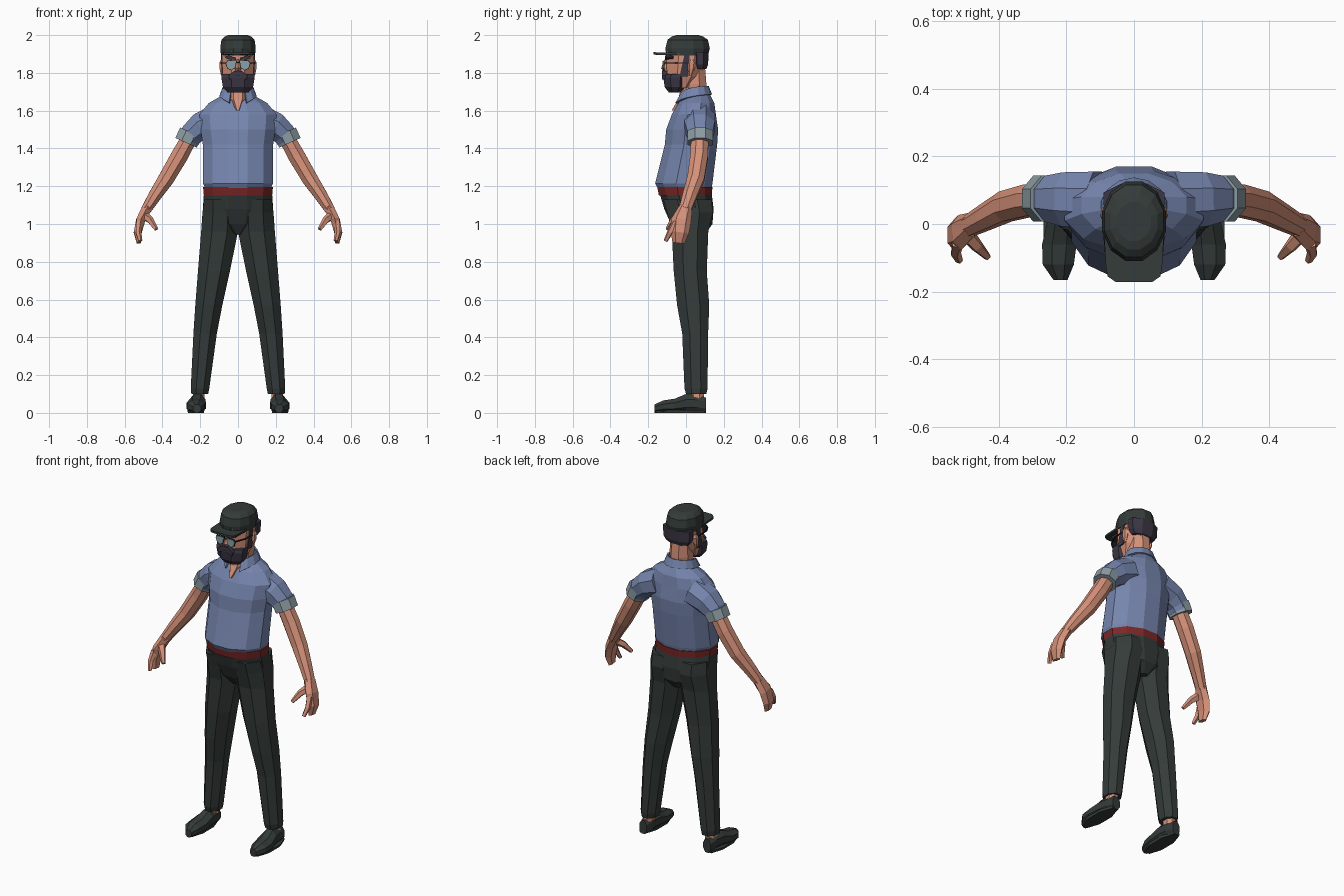
import bpy, bmesh, math
from mathutils import Vector


def material(name, r, g, b):
    m = bpy.data.materials.new(name)
    m.diffuse_color = (r, g, b, 1)
    return m


SHIRT = material("shirt blue", 0.18, 0.235, 0.42)
DARK = material("dark cloth", 0.034, 0.044, 0.041)
SKIN = material("skin", 0.66, 0.28, 0.19)
BELT = material("belt red", 0.20, 0.02, 0.02)
CUFF = material("cuff grey", 0.26, 0.33, 0.36)
HAIR = material("hair", 0.045, 0.038, 0.06)
LENS = material("lens grey blue", 0.25, 0.36, 0.40)
FRAME = material("frame black", 0.012, 0.012, 0.015)


def finish(name, bm, mat, mirror=False):
    bmesh.ops.recalc_face_normals(bm, faces=bm.faces)
    me = bpy.data.meshes.new(name)
    bm.to_mesh(me)
    bm.free()
    me.materials.append(mat)
    ob = bpy.data.objects.new(name, me)
    bpy.context.collection.objects.link(ob)
    if mirror:
        ob.modifiers.new("mirror", 'MIRROR')
    return ob


def skin_rings(name, rings, mat, mirror):
    """Bridge a list of point rings and cap both ends."""
    bm = bmesh.new()
    vs = [[bm.verts.new(p) for p in r] for r in rings]
    n = len(vs[0])
    for a, b in zip(vs, vs[1:]):
        for i in range(n):
            bm.faces.new((a[i], a[(i + 1) % n], b[(i + 1) % n], b[i]))
    bm.faces.new(vs[0])
    bm.faces.new(vs[-1])
    return finish(name, bm, mat, mirror)


def unit_ring(n):
    pts = [(math.cos((i + .5) * math.tau / n), math.sin((i + .5) * math.tau / n)) for i in range(n)]
    k = max(p[0] for p in pts)
    return [(c / k, s / k) for c, s in pts]


def loft(name, rows, mat, n=8, axis='z', mirror=False):
    """Rows are (position, a0, a1, b0, b1): extents of each cross-section."""
    rings = []
    for t, a0, a1, b0, b1 in rows:
        r = [((a0 + a1) / 2 + c * (a1 - a0) / 2, (b0 + b1) / 2 + s * (b1 - b0) / 2) for c, s in unit_ring(n)]
        rings.append([(a, b, t) if axis == 'z' else (a, t, b) for a, b in r])
    return skin_rings(name, rings, mat, mirror)


def body(name, rows, mat, n=8):
    """Symmetric loft; rows are (z, half width, front y, back y)."""
    return loft(name, [(z, -w, w, f, b) for z, w, f, b in rows], mat, n)


def tube(name, rows, mat, n=8):
    """Mirrored limb; rows are (x, y, z, radius across, radius along y)."""
    pts = [Vector(r[:3]) for r in rows]
    rings = []
    for i, r in enumerate(rows):
        t = (pts[min(i + 1, len(pts) - 1)] - pts[max(i - 1, 0)]).normalized()
        u = Vector((0, 1, 0))
        u = (u - t * u.dot(t)).normalized()
        v = t.cross(u)
        rings.append([pts[i] + v * c * r[3] + u * s * r[4] for c, s in unit_ring(n)])
    return skin_rings(name, rings, mat, True)


def plate(name, pts, y, depth, mat, mirror=True):
    """Outline in x and z, extruded along y."""
    return skin_rings(name, [[(x, y, z) for x, z in pts], [(x, y + depth, z) for x, z in pts]], mat, mirror)


# Shirt, belt and sleeves
body("shirt", [(1.185, .172, -.148, .134), (1.215, .185, -.163, .14), (1.42, .186, -.112, .165),
               (1.50, .198, -.105, .17), (1.58, .205, -.075, .158), (1.64, .155, -.04, .15),
               (1.68, .085, -.008, .13), (1.70, .07, 0, .12)], SHIRT, 12)
body("belt", [(1.152, .181, -.144, .137), (1.197, .185, -.152, .14)], BELT, 12)
tube("sleeve", [(.11, .07, 1.55, .085, .085), (.20, .073, 1.515, .073, .08),
                (.245, .075, 1.475, .062, .068), (.262, .075, 1.445, .058, .064)], SHIRT)
tube("sleeve_cuff", [(.25, .075, 1.485, .062, .068), (.275, .075, 1.43, .062, .068)], CUFF)

# Folded collar, open at the front
bm = bmesh.new()
cols = []
for i in range(13):
    a = math.radians(-62 + i * 304 / 12)
    front = abs(i - 6) / 6
    c, s = math.cos(a), math.sin(a)
    top = (.078 * c, .045 + (.07 if s > 0 else .075) * s, 1.73 - .035 * front ** 3)
    low = (.096 * c, .045 + (.088 if s > 0 else .11) * s, 1.685 - .045 * front ** 3)
    cols.append((bm.verts.new(top), bm.verts.new(low)))
for a, b in zip(cols, cols[1:]):
    bm.faces.new((a[0], b[0], b[1], a[1]))
collar = finish("collar", bm, SHIRT)
mod = collar.modifiers.new("thickness", 'SOLIDIFY')
mod.thickness = .01
mod.offset = 0

# Arms and hands
tube("arm", [(.255, .073, 1.46, .042, .046), (.31, .07, 1.36, .045, .047), (.38, .052, 1.24, .042, .045),
             (.44, .02, 1.15, .034, .038), (.487, -.005, 1.075, .027, .032)], SKIN)
tube("hand", [(.482, -.002, 1.085, .026, .032), (.515, -.025, 1.02, .024, .046),
              (.531, -.033, .955, .021, .042), (.525, -.04, .90, .011, .028)], SKIN, 6)
tube("index_finger", [(.522, -.055, 1.01, .016, .016), (.528, -.085, .955, .013, .013),
                      (.517, -.108, .91, .009, .009)], SKIN, 5)
tube("thumb", [(.495, -.03, 1.045, .02, .02), (.465, -.065, 1.02, .016, .016),
               (.433, -.098, .972, .009, .009)], SKIN, 5)

# Trousers
body("trouser_seat", [(1.17, .18, -.142, .135), (1.08, .186, -.115, .146),
                      (1.0, .14, -.08, .14), (.945, .03, -.04, .10)], DARK, 12)
loft("trouser_leg", [(1.13, .015, .18, -.12, .135), (1.06, .0, .188, -.10, .143), (.96, .0, .195, -.075, .118),
                     (.75, .043, .212, -.065, .11), (.57, .083, .226, -.047, .123),
                     (.42, .112, .236, -.02, .117), (.13, .152, .25, -.008, .114),
                     (.10, .158, .247, 0, .108)], DARK, 8, mirror=True)

# Ankles and shoes
loft("ankle", [(.13, .175, .235, .02, .095), (.07, .178, .24, .015, .095)], SKIN, 8, mirror=True)
loft("shoe", [(.106, .19, .24, 0, .08), (.06, .176, .248, 0, .098), (0, .172, .258, 0, .10),
              (-.06, .170, .272, 0, .075), (-.12, .178, .27, 0, .066), (-.166, .197, .238, 0, .045)],
     DARK, 8, 'y', True)
loft("shoe_sole", [(0, .18, .265, -.155, .10), (.015, .178, .268, -.16, .103)], DARK, 8, mirror=True)

# Neck and head
body("neck", [(1.84, .055, -.01, .10), (1.74, .062, -.02, .108), (1.66, .055, -.042, .11),
              (1.60, .012, -.076, .08)], SKIN)
body("head", [(1.72, .06, -.08, .03), (1.78, .08, -.10, .08), (1.84, .084, -.103, .105),
              (1.93, .084, -.10, .11)], SKIN)
loft("ear", [(1.785, .075, .09, .015, .03), (1.82, .075, .097, .01, .045), (1.855, .075, .098, .012, .05),
             (1.87, .075, .09, .02, .04)], SKIN, 6, mirror=True)
body("nose", [(1.87, .008, -.112, -.08), (1.825, .018, -.128, -.08), (1.81, .014, -.118, -.08)], SKIN, 6)

# Hair, beard, moustache and brows
body("back_hair", [(1.82, .07, .045, .108), (1.845, .086, .035, .117), (1.91, .09, .03, .12)], HAIR)
body("beard", [(1.695, .055, -.09, -.03), (1.725, .08, -.113, .0), (1.775, .088, -.12, .008),
               (1.795, .087, -.112, .008)], HAIR)
loft("sideburn", [(1.78, .07, .088, -.035, .01), (1.91, .075, .089, -.005, .02)], HAIR, 4, mirror=True)
plate("moustache", [(0, 1.812), (.025, 1.808), (.05, 1.785), (.045, 1.765), (0, 1.785)], -.126, .04, HAIR)
plate("eyebrow", [(.01, 1.868), (.06, 1.874), (.072, 1.885), (.05, 1.892), (.01, 1.88)], -.11, .045, HAIR)

# Glasses
lens = [(.01, 1.862), (.055, 1.862), (.063, 1.848), (.055, 1.826), (.035, 1.816), (.017, 1.828)]
plate("lens", lens, -.124, .005, LENS)
plate("lens_frame", [(.036 + (x - .036) * 1.12, 1.842 + (z - 1.842) * 1.12) for x, z in lens], -.12, .006, FRAME)
plate("glasses_bridge", [(0, 1.853), (.015, 1.853), (.015, 1.858), (0, 1.858)], -.122, .005, FRAME)
loft("glasses_arm", [(-.116, .06, .066, 1.85, 1.856), (-.06, .083, .089, 1.85, 1.856),
                     (.03, .089, .093, 1.85, 1.856)], FRAME, 4, 'y', True)

# Cap with brim
body("cap", [(1.893, .09, -.105, .117), (1.93, .094, -.109, .126), (1.975, .088, -.098, .116),
             (1.993, .07, -.075, .09), (2.0, .05, -.05, .065)], DARK, 12)
outline = [(.088, -.04), (.083, -.13), (.078, -.155), (.055, -.171)]
outline += [(-x, y) for x, y in reversed(outline)]
skin_rings("cap_brim", [[(x, y, z + .05 * (y + .1) * (y < -.1) - 1.2 * x * x) for x, y in outline]
                        for z in (1.905, 1.917)], DARK, False)
